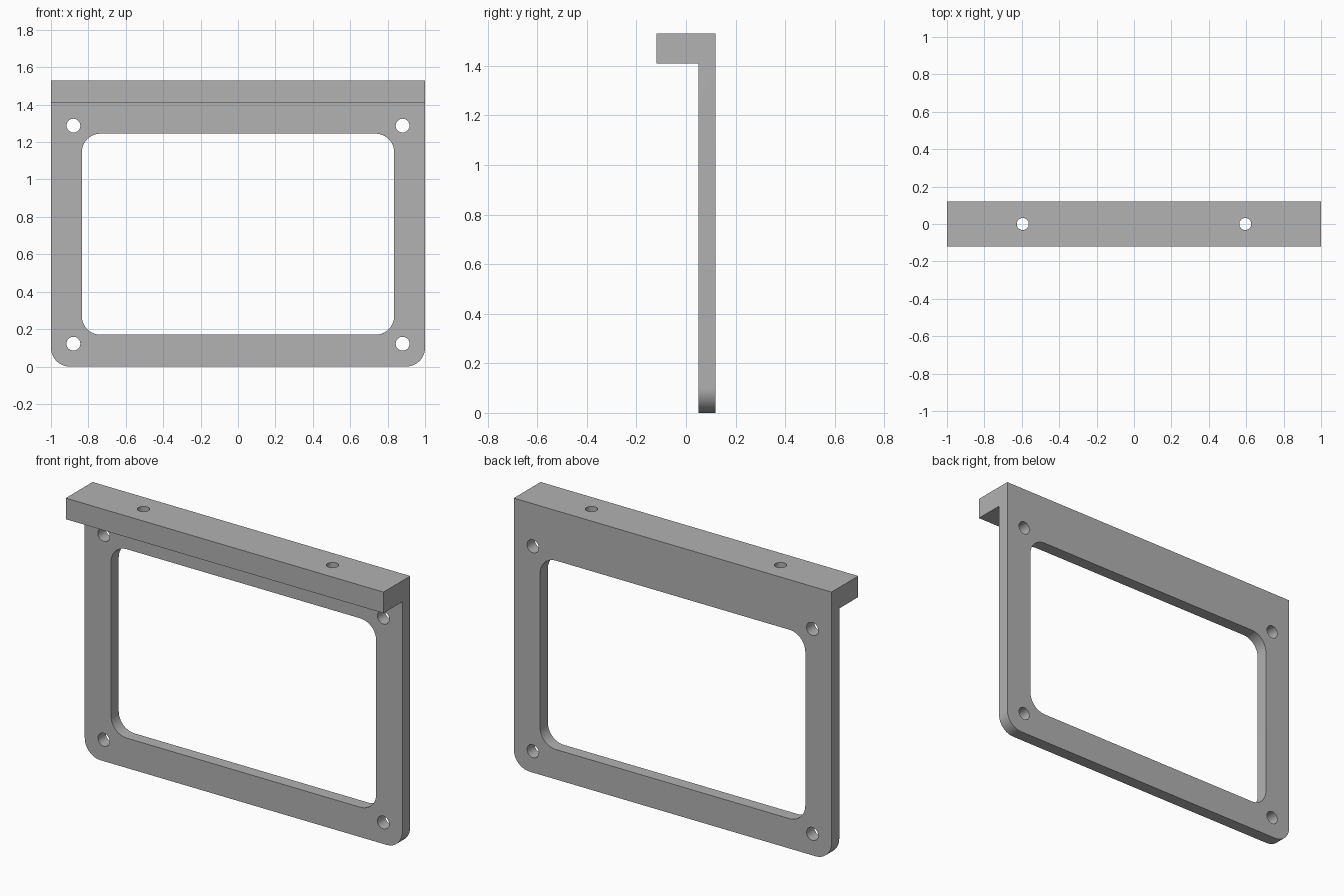
import bpy, bmesh
from math import sin, cos, pi
from mathutils import Matrix

cube = bpy.data.objects.get("Cube")
if cube:
    bpy.data.objects.remove(cube, do_unlink=True)

HEIGHT, BACK, FRONT, PLATE_FRONT, FLANGE_BOTTOM = 1.53, 0.12, -0.12, 0.05, 1.41

grey = bpy.data.materials.new("plain grey")
grey.use_nodes = True
grey.diffuse_color = (0.445, 0.445, 0.445, 1)
grey.node_tree.nodes["Principled BSDF"].inputs["Base Color"].default_value = grey.diffuse_color


def prism(name, points, direction):
    """Extrude a closed outline along a direction into a solid."""
    bm = bmesh.new()
    face = bm.faces.new([bm.verts.new(p) for p in points])
    ext = bmesh.ops.extrude_face_region(bm, geom=[face])["geom"]
    bmesh.ops.translate(bm, vec=direction,
                        verts=[v for v in ext if isinstance(v, bmesh.types.BMVert)])
    bmesh.ops.recalc_face_normals(bm, faces=bm.faces)
    mesh = bpy.data.meshes.new(name)
    bm.to_mesh(mesh)
    bm.free()
    mesh.materials.append(grey)
    obj = bpy.data.objects.new(name, mesh)
    bpy.context.collection.objects.link(obj)
    return obj


def round_edges(obj, test, radius):
    """Round the edges whose two ends pass the test."""
    bm = bmesh.new()
    bm.from_mesh(obj.data)
    edges = [e for e in bm.edges if all(test(v.co) for v in e.verts)
             and abs((e.verts[0].co - e.verts[1].co).normalized().y) > 0.9]
    bmesh.ops.bevel(bm, geom=edges, offset=radius, segments=12, profile=0.5, affect='EDGES')
    bm.to_mesh(obj.data)
    bm.free()


def circle(radius, n=32):
    return [(radius * cos(2 * pi * i / n), radius * sin(2 * pi * i / n)) for i in range(n)]


# L-shaped bracket: upright plate with a top flange, lower corners rounded
profile = [(FRONT, HEIGHT), (FRONT, FLANGE_BOTTOM), (PLATE_FRONT, FLANGE_BOTTOM),
           (PLATE_FRONT, 0), (BACK, 0), (BACK, HEIGHT)]
bracket = prism("bracket_frame", [(-1, y, z) for y, z in profile], (2, 0, 0))
round_edges(bracket, lambda co: co.z < 0.01, 0.1)

# Rounded window opening
window = prism("window_cutter", [(x, -0.05, z) for x, z in
               ((-0.835, 0.17), (0.835, 0.17), (0.835, 1.245), (-0.835, 1.245))], (0, 0.3, 0))
round_edges(window, lambda co: True, 0.1)
cutters = [window]

# Corner screw holes through the plate
for x in (-0.88, 0.88):
    for z in (0.122, 1.288):
        cutters.append(prism("plate_hole_cutter",
                             [(x + a, 0, z + b) for a, b in circle(0.037)], (0, 0.2, 0)))

# Mounting holes through the flange
for x in (-0.595, 0.595):
    cutters.append(prism("flange_hole_cutter",
                         [(x + a, b, 1.35) for a, b in circle(0.032)], (0, 0, 0.3)))

# Cut all openings, then remove the cutters
bpy.context.view_layer.objects.active = bracket
bracket.select_set(True)
for cutter in cutters:
    mod = bracket.modifiers.new("cut", 'BOOLEAN')
    mod.operation, mod.solver, mod.object = 'DIFFERENCE', 'EXACT', cutter
    bpy.ops.object.modifier_apply(modifier=mod.name)
    bpy.data.objects.remove(cutter, do_unlink=True)

bpy.ops.object.shade_smooth_by_angle(angle=pi / 6)
